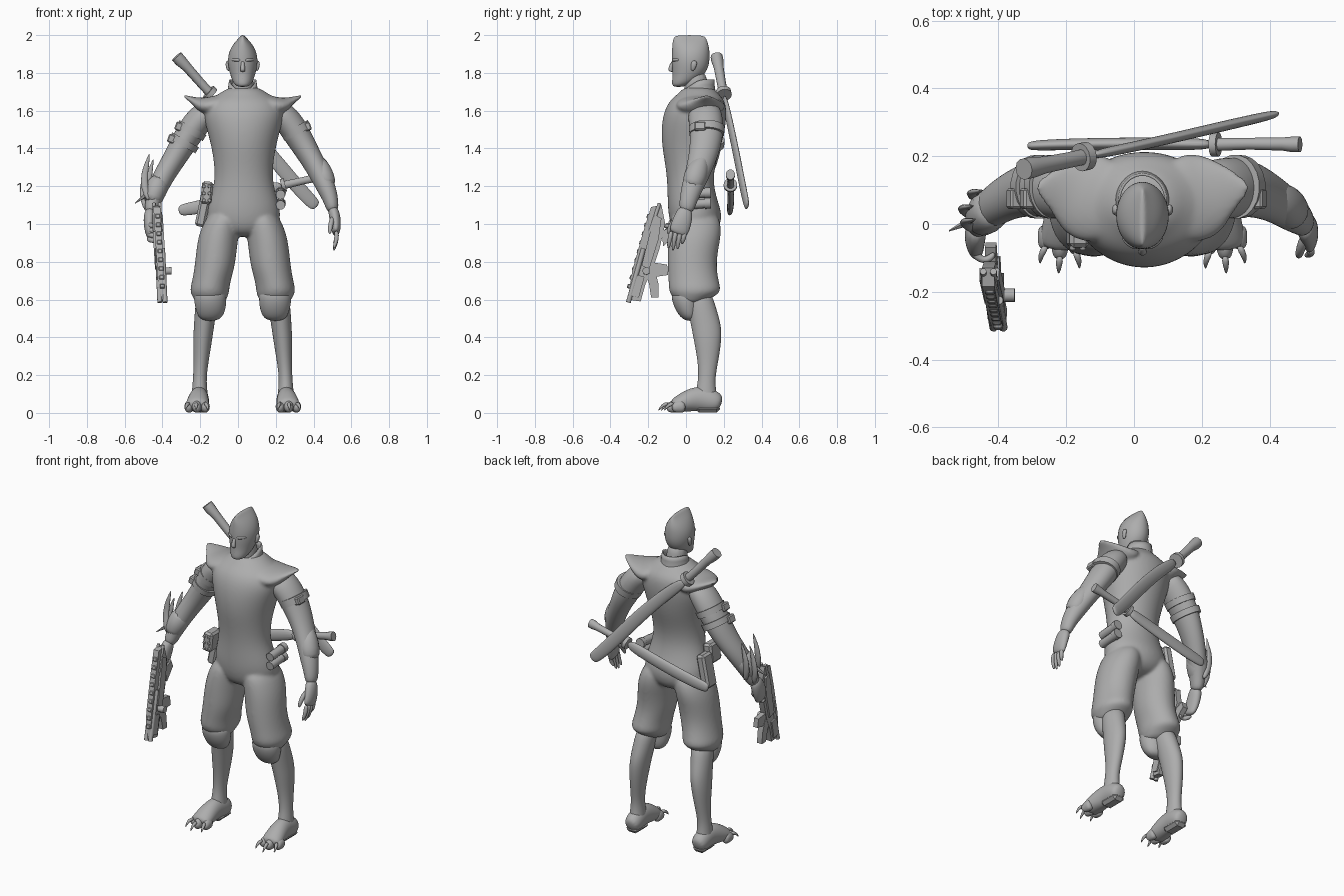
import bpy, bmesh, math
from mathutils import Vector, Matrix

GREY = bpy.data.materials.new("plain grey")
GREY.diffuse_color = (0.42, 0.42, 0.42, 1)
CX = 0.025                                   # symmetry plane of the body
X, Y, Z = Vector((1, 0, 0)), Vector((0, 1, 0)), Vector((0, 0, 1))


def finish(name, bm, subsurf=0, angle=50):
    bmesh.ops.recalc_face_normals(bm, faces=bm.faces)
    me = bpy.data.meshes.new(name)
    bm.to_mesh(me)
    bm.free()
    me.materials.append(GREY)
    ob = bpy.data.objects.new(name, me)
    bpy.context.collection.objects.link(ob)
    if subsurf:
        ob.modifiers.new("smooth", 'SUBSURF').levels = subsurf
        ob.modifiers["smooth"].render_levels = subsurf
    bpy.ops.object.select_all(action='DESELECT')
    ob.select_set(True)
    bpy.context.view_layer.objects.active = ob
    if subsurf:
        bpy.ops.object.shade_smooth()
    else:
        bpy.ops.object.shade_smooth_by_angle(angle=math.radians(angle))
    return ob


def tube(name, rings, ref=X, flat=False, n=12, sub=2):
    """Skin elliptical rings (x, y, z, ra, rb); flat keeps rings horizontal."""
    bm = bmesh.new()
    grow = 3 / (2 + math.cos(math.tau / n)) if sub else 1
    P = [Vector(r[:3]) for r in rings]
    loops = []
    for i, r in enumerate(rings):
        t = Z if flat else (P[min(i + 1, len(P) - 1)] - P[max(i - 1, 0)]).normalized()
        u = (ref - t * ref.dot(t)).normalized()
        v = t.cross(u)
        ring = []
        for k in range(n):
            a = math.tau * (k + 0.5) / n
            ring.append(bm.verts.new(P[i] + grow * (u * r[3] * math.cos(a) + v * r[4] * math.sin(a))))
        loops.append(ring)
    for a, b in zip(loops, loops[1:]):
        for k in range(n):
            bm.faces.new((a[k], a[(k + 1) % n], b[(k + 1) % n], b[k]))
    bm.faces.new(loops[0])
    bm.faces.new(loops[-1])
    return finish(name, bm, sub)


def rod(name, a, b, r, r2=None, n=12):
    return tube(name, [(*a, r, r), (*b, r2 or r, r2 or r)], ref=Vector((.3, .5, .81)), n=n, sub=0)


def box(name, c, size, rot=(0, 0, 0), bevel=0.006):
    bm = bmesh.new()
    bmesh.ops.create_cube(bm, size=1, matrix=Matrix.Diagonal((*size, 1)))
    bmesh.ops.bevel(bm, geom=bm.edges[:], offset=bevel, segments=1, affect='EDGES')
    R = Matrix.Rotation(rot[2], 4, 'Z') @ Matrix.Rotation(rot[1], 4, 'Y') @ Matrix.Rotation(rot[0], 4, 'X')
    bm.transform(Matrix.Translation(c) @ R)
    return finish(name, bm, angle=30)


def plate(name, yz, dx, thick):
    """Side profile (y, z) extruded across x, following the lean of the weapon."""
    bm = bmesh.new()
    gx = lambda z: -0.43 + (1.09 - z) * 0.06 + dx
    sides = [[bm.verts.new((gx(z) + s * thick / 2, y, z)) for y, z in yz] for s in (-1, 1)]
    for s in sides:
        bm.faces.new(s)
    for k in range(len(yz)):
        j = (k + 1) % len(yz)
        bm.faces.new((sides[0][k], sides[0][j], sides[1][j], sides[1][k]))
    return finish(name, bm, angle=30)


# Torso and pelvis: (z, y centre, half width, half depth)
torso = [(.93, .045, .07, .07), (.97, .05, .18, .125), (1.05, .05, .198, .143), (1.12, .035, .182, .132),
         (1.22, .022, .152, .12), (1.32, .022, .155, .132), (1.42, .03, .172, .158), (1.52, .04, .2, .17),
         (1.6, .05, .218, .165), (1.655, .06, .195, .145), (1.69, .065, .125, .105), (1.73, .067, .075, .075)]
suit = [tube("torso", [(.03, y, z, a, b) for z, y, a, b in torso], flat=True, n=16)]

# Neck, head and its pointed ridge of hair
tube("neck", [(CX, .06, 1.64, .065, .07), (CX, .055, 1.72, .056, .06), (CX, .045, 1.82, .056, .063)], flat=True)
head = [(1.725, -.042, .028, .026), (1.745, -.018, .05, .058), (1.79, .015, .066, .084), (1.84, .024, .078, .098),
        (1.89, .025, .078, .1), (1.93, .025, .064, .098), (1.96, .022, .044, .093), (1.985, .02, .02, .085),
        (2.0, .018, .007, .074)]
tube("head", [(CX, y, z, a, b) for z, y, a, b in head], flat=True, n=16)
tube("nose", [(CX, -.066, 1.865, .009, .01), (CX, -.078, 1.838, .01, .011), (CX, -.084, 1.815, .014, .012),
              (CX, -.074, 1.805, .011, .01)], flat=True, n=8)
tube("mouth", [(CX - .025, -.056, 1.772, .006, .006), (CX, -.07, 1.774, .009, .008),
               (CX + .025, -.056, 1.772, .006, .006)], ref=Z, n=8)
for s in (-1, 1):
    tube("brow", [(CX + s * .01, -.068, 1.866, .009, .01), (CX + s * .035, -.062, 1.87, .009, .01),
                  (CX + s * .06, -.036, 1.868, .007, .008)], ref=Z, n=8)
    tube("ear", [(CX + s * .074, .034, 1.81, .007, .008), (CX + s * .08, .038, 1.83, .009, .014),
                 (CX + s * .082, .044, 1.852, .01, .016), (CX + s * .076, .045, 1.865, .006, .009)], n=8)

# Open standing collar
bm = bmesh.new()
rows = []
for z, r, dy in ((1.66, .1, 0), (1.71, .08, .004), (1.765, .074, .008)):
    row = []
    for k in range(17):
        a = math.radians(-65 + k * 310 / 16)
        front = max(0, -math.sin(a))
        row.append(bm.verts.new((CX + r * math.cos(a), .062 + dy + r * 1.1 * math.sin(a),
                                 z - (.055 * front if z > 1.7 else .02 * front))))
    rows.append(row)
for a, b in zip(rows, rows[1:]):
    for k in range(16):
        bm.faces.new((a[k], a[k + 1], b[k + 1], b[k]))
collar = finish("collar", bm, 1)
collar.modifiers.new("thickness", 'SOLIDIFY').thickness = .008
box("throat_clasp", (CX, -.066, 1.645), (.05, .02, .05), rot=(-.5, 0, 0))

for s in (-1, 1):
    m = lambda dx: CX + s * dx
    # Pointed shoulder flap
    suit.append(tube("shoulder_flap", [(m(.06), .07, 1.665, .03, .09), (m(.13), .073, 1.628, .055, .135),
                                       (m(.185), .085, 1.62, .052, .128), (m(.225), .098, 1.637, .033, .1),
                                       (m(.265), .105, 1.657, .016, .062), (m(.318), .11, 1.68, .006, .014)], ref=Z))
    # Baggy trouser leg
    leg = [(1.08, .09, .045, .08, .12), (.97, .122, .05, .104, .142), (.88, .137, .038, .107, .134),
           (.78, .147, .031, .106, .128), (.7, .166, .04, .101, .132), (.655, .175, .047, .104, .138),
           (.63, .174, .045, .1, .128), (.6, .172, .03, .085, .09), (.575, .171, .02, .07, .07)]
    suit.append(tube("trouser_leg", [(m(x), y, z, a, b) for z, x, y, a, b in leg], flat=True))
    tube("knee_pad", [(m(.17), .0, .66, .08, .075), (m(.172), -.003, .6, .087, .075),
                      (m(.17), .01, .535, .077, .062), (m(.172), .022, .485, .05, .032)], flat=True)
    # Lower leg with calf
    shin = [(.66, .18, .06, .06, .07), (.55, .195, .085, .058, .075), (.46, .205, .108, .053, .08),
            (.38, .213, .115, .05, .072), (.28, .22, .117, .04, .055), (.18, .228, .11, .034, .042),
            (.11, .228, .105, .042, .055), (.05, .228, .11, .045, .06)]
    tube("lower_leg", [(m(x), y, z, a, b) for z, x, y, a, b in shin], flat=True)
    # Foot with three clawed toes
    tube("foot", [(m(.228), .188, .045, .035, .038), (m(.228), .15, .06, .052, .06), (m(.23), .08, .077, .048, .068),
                  (m(.235), .02, .068, .055, .06), (m(.24), -.04, .046, .062, .044), (m(.242), -.075, .034, .055, .032)])
    box("heel", (m(.228), .115, .022), (.08, .13, .04), bevel=.018)
    for dx, tip, y0 in ((.2, .186, -.075), (.243, .247, -.09), (.283, .302, -.06)):
        tube("toe", [(m(dx), y0 + .06, .033, .026, .033), (m(dx), y0 + .015, .034, .026, .034),
                     (m((dx + tip) / 2), y0 - .015, .022, .016, .018)], n=8)
        tube("toe_claw", [(m(dx), y0 - .002, .05, .012, .012), (m(tip), y0 - .035, .042, .009, .009),
                          (m(tip), y0 - .058, .01, .002, .002)], n=6, sub=1)

# Blend torso, shoulder flaps and trousers into one smooth garment
bpy.ops.object.select_all(action='DESELECT')
for ob in suit:
    ob.select_set(True)
bpy.context.view_layer.objects.active = suit[0]
bpy.ops.object.convert(target='MESH')
bpy.ops.object.join()
garment = bpy.context.view_layer.objects.active
garment.name = "garment"
blend = garment.modifiers.new("blend", 'REMESH')
blend.mode, blend.voxel_size, blend.use_smooth_shade = 'VOXEL', .008, True
relax = garment.modifiers.new("relax", 'SMOOTH')
relax.factor, relax.iterations = .5, 10

# Free arm and open hand
tube("left_arm", [(.185, .09, 1.61, .06, .085), (.255, .105, 1.565, .076, .092), (.325, .11, 1.455, .071, .087),
                  (.38, .09, 1.36, .06, .075), (.425, .065, 1.28, .055, .066), (.465, .035, 1.2, .052, .058),
                  (.495, .01, 1.12, .038, .045), (.503, 0, 1.06, .03, .038)])
tube("left_palm", [(.5, .0, 1.09, .028, .036), (.515, -.015, 1.03, .03, .05), (.52, -.035, .97, .024, .052),
                   (.516, -.045, .945, .016, .045)])
for k in range(4):
    y, z = -.082 + k * .024, .868 + (0, -.012, -.005, .025)[k]
    tube("finger", [(.52, y + .006, .965, .013, .013), (.524, y - .004, .92, .012, .012),
                    (.506, y - .012, z, .007, .008)], n=8)
tube("thumb", [(.505, -.03, 1.04, .014, .016), (.49, -.08, 1.0, .014, .015), (.485, -.098, .945, .009, .009)], n=8)

# Weapon arm and gripping hand
tube("right_arm", [(-.135, .09, 1.61, .06, .085), (-.205, .105, 1.56, .076, .092), (-.28, .11, 1.445, .071, .087),
                   (-.34, .095, 1.34, .06, .074), (-.39, .07, 1.26, .056, .066), (-.43, .04, 1.18, .052, .058),
                   (-.455, .01, 1.1, .038, .045), (-.465, -.01, 1.05, .032, .038)])
tube("right_palm", [(-.463, -.005, 1.08, .03, .036), (-.47, -.035, 1.02, .032, .05), (-.468, -.06, .96, .026, .05),
                    (-.46, -.07, .92, .016, .035)])
for k in range(4):
    z = 1.0 - k * .026
    tube("grip_finger", [(-.475, -.065, z, .013, .013), (-.465, -.1, z - .008, .013, .013),
                         (-.432, -.11, z - .012, .012, .012), (-.41, -.085, z - .01, .009, .009)], ref=Z, n=8)

# Arm bands with small raised plates
rod_band = lambda name, a, b: tube(name, [(*a, .082, .095), (*b, .08, .093)], n=20, sub=0)
rod_band("left_arm_band", (.298, .11, 1.512), (.318, .11, 1.475))
box("left_band_plate", (.352, .075, 1.51), (.07, .06, .045), rot=(0, -.35, 0))
for a, z in ((-.238, 1.51), (-.277, 1.445)):
    rod_band("right_arm_band", (a, .11, z), (a - .018, .11, z - .032))
    box("right_band_plate", (a - .058, .075, z), (.075, .06, .045), rot=(0, .35, 0))

# Elbow guard on the free arm
tube("elbow_guard", [(.425, .105, 1.365, .006, .008), (.432, .075, 1.32, .045, .052), (.452, .05, 1.25, .06, .065),
                     (.48, .025, 1.18, .048, .052)], n=10, sub=1)

# Forearm bracer with curved blades
tube("bracer", [(-.405, .06, 1.25, .06, .068), (-.44, .03, 1.17, .06, .064), (-.46, .005, 1.1, .046, .05)], n=10, sub=1)
for dx, dy, dz in ((0, 0, 0), (-.006, .04, -.06), (.02, .085, -.03)):
    tube("bracer_blade", [(-.47 + dx, dy - .02, 1.12 + dz, .012, .014), (-.497 + dx, dy, 1.19 + dz, .02, .012),
                          (-.495 + dx, dy + .01, 1.27 + dz, .018, .01), (-.482 + dx, dy + .01, 1.32 + dz, .012, .007),
                          (-.468 + dx, dy + .015, 1.375 + dz, .002, .002)], n=8, sub=1)
rod("bracer_spike", (-.48, .01, 1.16), (-.545, -.02, 1.11), .014, .002, 6)

# Long sheathed blade across the back
tube("long_sheath", [(-.14, .2, 1.68, .03, .014), (0, .228, 1.555, .035, .015), (.15, .262, 1.395, .038, .015),
                     (.29, .295, 1.225, .038, .015), (.39, .318, 1.115, .036, .014), (.42, .325, 1.092, .028, .01)], ref=Z)
rod("long_guard", (-.158, .197, 1.7), (-.138, .201, 1.682), .042, n=16)
tube("long_handle", [(-.14, .2, 1.685, .024, .024), (-.2, .187, 1.75, .024, .024), (-.27, .173, 1.83, .026, .026),
                     (-.305, .166, 1.865, .032, .032), (-.325, .162, 1.888, .032, .032)], ref=Z, sub=0)

# Short sheathed blade at the waist
tube("short_sheath", [(.24, .235, 1.205, .032, .018), (.1, .237, 1.165, .035, .018), (-.05, .237, 1.125, .036, .018),
                      (-.2, .235, 1.09, .036, .017), (-.29, .232, 1.075, .032, .015), (-.315, .23, 1.07, .022, .011)], ref=Z)
rod("short_guard", (.23, .235, 1.202), (.25, .235, 1.208), .036, n=16)
tube("short_handle", [(.24, .235, 1.205, .022, .02), (.34, .237, 1.228, .02, .018), (.44, .236, 1.25, .022, .02),
                      (.47, .235, 1.257, .028, .024), (.49, .235, 1.262, .028, .024)], ref=Z, sub=0)

# Hip pouches and canisters
box("studded_pouch", (-.165, -.02, 1.165), (.06, .1, .12), rot=(0, .1, 0), bevel=.012)
for i in range(6):
    p = (-.181 + (i % 2) * .03, -.065, 1.125 + (i // 2) * .037)
    rod("pouch_stud", p, (p[0], p[1] - .012, p[2]), .011, .008, 8)
box("hip_holster", (-.183, .06, 1.085), (.055, .09, .2), rot=(0, .2, 0), bevel=.012)
for z in (1.1, 1.155):
    rod("canister", (.225, -.01, z), (.225, .115, z + .01), .025)
    rod("canister_cap", (.225, .1, z + .009), (.225, .13, z + .011), .029)

# Weapon: body, side panels, barrels, rail, grip and magazine
plate("gun_body", [(-.185, 1.09), (-.13, 1.1), (-.11, 1.0), (-.14, .87), (-.18, .75), (-.215, .68), (-.24, .59),
                   (-.308, .6), (-.285, .75), (-.232, .94)], 0, .036)
for s in (-1, 1):
    plate("side_panel", [(-.165, 1.05), (-.13, 1.03), (-.145, .92), (-.195, .76), (-.235, .78), (-.2, .92)], s * .02, .018)
    plate("muzzle_panel", [(-.255, .73), (-.22, .72), (-.25, .61), (-.29, .62), (-.28, .69)], s * .018, .016)
    rod("barrel", (-.413 + s * .014, -.225, .87), (-.4 + s * .014, -.305, .585), .013)
    rod("shoulder_bar", (-.43 + s * .015, -.14, 1.11), (-.425 + s * .015, -.19, .96), .01, n=8)
for k in range(9):
    t = k / 8
    box("rail_block", (-.425 + .024 * t, -.197 - .103 * t, 1.04 - .37 * t), (.026, .022, .024), rot=(-.27, 0, 0), bevel=.004)
plate("trigger_grip", [(-.13, .96), (-.07, .99), (-.055, .95), (-.12, .88)], 0, .032)
plate("rear_stub", [(-.2, .8), (-.1, .785), (-.095, .73), (-.165, .72)], 0, .03)
plate("magazine", [(-.22, .76), (-.165, .76), (-.145, .68), (-.145, .61), (-.185, .612), (-.195, .68)], 0, .034)
rod("side_knob", (-.41, -.21, .75), (-.352, -.21, .752), .02)
